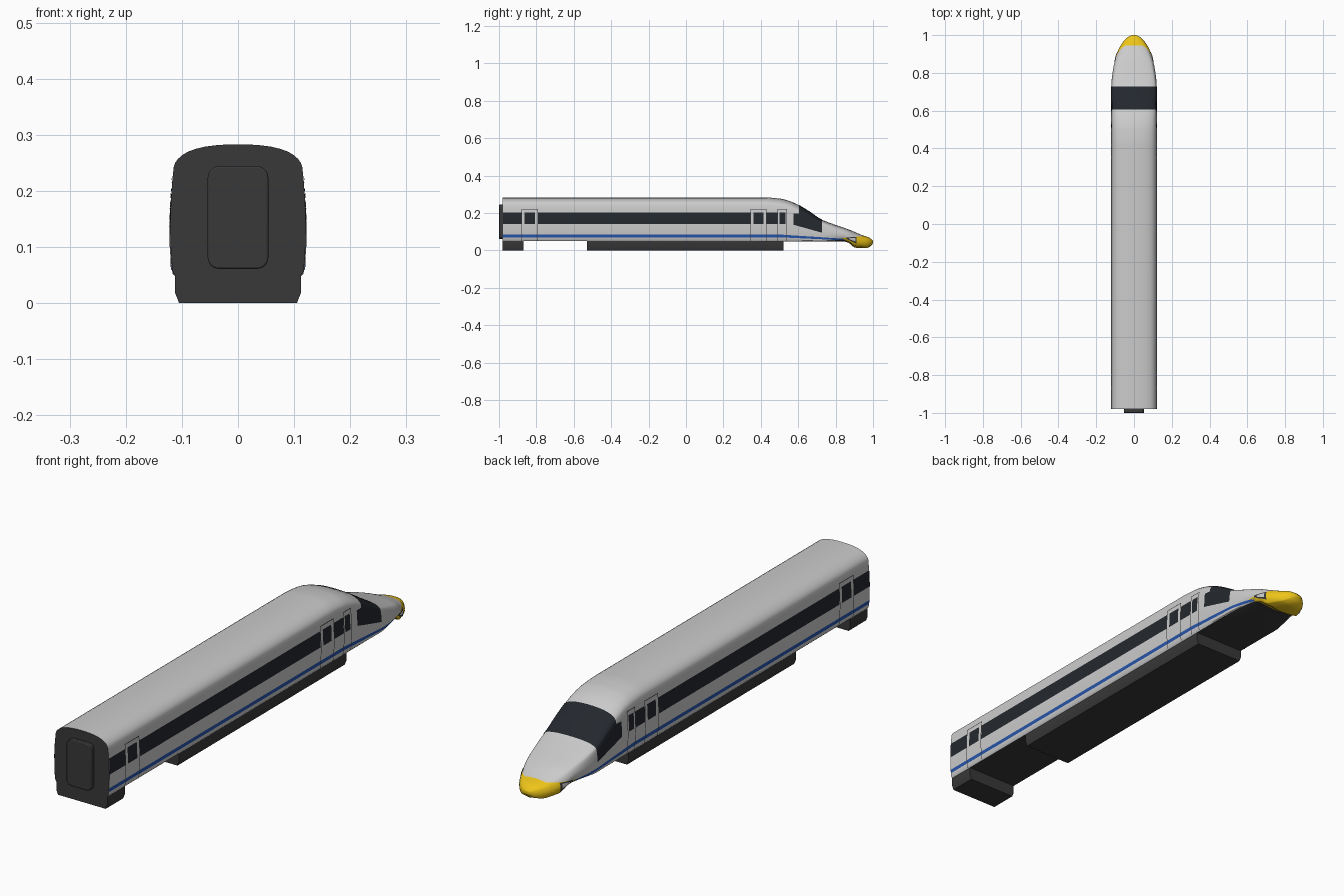
import bpy, bmesh, math

if "Cube" in bpy.data.objects:
    bpy.data.objects.remove(bpy.data.objects["Cube"])


def mat(name, r, g, b):
    m = bpy.data.materials.new(name)
    m.diffuse_color = (r, g, b, 1)
    m.use_nodes = True
    m.node_tree.nodes["Principled BSDF"].inputs["Base Color"].default_value = m.diffuse_color
    return m


WHITE = mat("light_paint", .8, .8, .8)
DARK = mat("charcoal", .04, .04, .042)
GLASS = mat("dark_glass", .017, .021, .027)
BLUE = mat("blue_stripe", .02, .09, .40)
YELLOW = mat("yellow_nose", .85, .56, .01)


def finish(name, bm, mats, angle=35):
    me = bpy.data.meshes.new(name)
    bm.to_mesh(me)
    bm.free()
    ob = bpy.data.objects.new(name, me)
    bpy.context.collection.objects.link(ob)
    for m in mats:
        me.materials.append(m)
    bpy.ops.object.select_all(action='DESELECT')
    ob.select_set(True)
    bpy.context.view_layer.objects.active = ob
    bpy.ops.object.shade_smooth_by_angle(angle=math.radians(angle))
    return ob


# Smooth interpolation through (position, value) keys
def curve(keys, x):
    n = len(keys)
    if x <= keys[0][0]:
        return keys[0][1]
    if x >= keys[-1][0]:
        return keys[-1][1]
    slope = [(keys[i + 1][1] - keys[i][1]) / (keys[i + 1][0] - keys[i][0]) for i in range(n - 1)]

    def tan(i):
        if i in (0, n - 1):
            return slope[min(i, n - 2)]
        a, b = slope[i - 1], slope[i]
        return 0 if a * b <= 0 else 2 * a * b / (a + b)
    i = next(k for k in range(n - 1) if x <= keys[k + 1][0])
    h = keys[i + 1][0] - keys[i][0]
    u = (x - keys[i][0]) / h
    return ((2*u**3 - 3*u*u + 1) * keys[i][1] + (u**3 - 2*u*u + u) * h * tan(i)
            + (3*u*u - 2*u**3) * keys[i + 1][1] + (u**3 - u*u) * h * tan(i + 1))


# Half cross-section of the carriage, floor centre to roof centre
SEC = [(0, .05), (.112, .05), (.116, .055), (.118, .07), (.120, .10), (.121, .13), (.1205, .16),
       (.119, .19), (.117, .22), (.1145, .243), (.112, .25), (.107, .257), (.099, .264), (.089, .270),
       (.075, .275), (.058, .279), (.038, .2815), (.018, .2828), (0, .283)]
T = [0]
for p, q in zip(SEC, SEC[1:]):
    T.append(T[-1] + math.dist(p, q))
T = [t / T[-1] for t in T]

TOP = [(-.98, .283), (.42, .283), (.5, .277), (.55, .265), (.6, .243), (.66, .207), (.72, .167), (.8, .136),
       (.88, .108), (.945, .080), (.975, .070), (.99, .061), (1, .050)]
BOT = [(-.98, .05), (.84, .048), (.87, .04), (.905, .014), (.96, .012), (.985, .02), (1, .038)]


# Cross-section at station y: scaled to the nose profile and rounded near the tip
def section(y):
    w = 1 if y < .7 else math.sqrt(1 - ((y - .7) / .3005) ** 2)
    zt, zb = curve(TOP, y), curve(BOT, y)
    k = max(0, min(.8, (y - .74) / .22))
    pts = []
    for (x, z), t in zip(SEC, T):
        a = math.pi * (t - .5)
        ex = .121 * max(0, math.cos(a)) ** .7
        eu = .5 + .5 * math.sin(a)
        u = (z - .05) / .233
        pts.append((w * (x + (ex - x) * k), zb + (zt - zb) * (u + (eu - u) * k)))
    return pts


# Body shell
ys = [-.98 + 1.38 * i / 20 for i in range(21)] + [.4 + .01 * i for i in range(1, 54)]
ys += [.935, .945] + [.945 + .055 * math.sin(math.pi / 2 * i / 12) for i in range(1, 13)]
bm = bmesh.new()
rings = []
for y in ys:
    s = section(y)
    full = [(x, z) for x, z in s] + [(-x, z) for x, z in s[-2:0:-1]]
    rings.append([bm.verts.new((x, y, z)) for x, z in full])
n = len(rings[0])
for a, b in zip(rings, rings[1:]):
    for j in range(n):
        f = bm.faces.new((a[j], b[j], b[(j + 1) % n], a[(j + 1) % n]))
        c = f.calc_center_median()
        if c.y > .945 or (c.y > .86 and c.z < .05):
            f.material_index = 2
        elif j in (0, n - 1):
            f.material_index = 1
bm.faces.new(rings[0]).material_index = 1
bm.faces.new(rings[-1]).material_index = 2
bmesh.ops.recalc_face_normals(bm, faces=bm.faces)
finish("body_shell", bm, [WHITE, DARK, YELLOW])


# Panel lying on both sides of the shell between heights lo(y) and hi(y); hi None reaches the roof centre
def panel(bm, y0, y1, lo, hi, off=.0012, rows=8):
    f = lambda v, y: v(y) if callable(v) else v
    count = max(1, round((min(y1, .4) - y0) / .069)) if y1 <= .4 else max(2, math.ceil((y1 - y0) / .01))

    def t_of(s, z):
        for i in range(1, len(s) - 1):
            if z <= s[i + 1][1]:
                return i + max(0, (z - s[i][1]) / (s[i + 1][1] - s[i][1]))
        return len(s) - 1
    grid = []
    for i in range(count + 1):
        y = y0 + (y1 - y0) * i / count
        s = section(y)
        t0 = t_of(s, f(lo, y))
        t1 = len(s) - 1 if hi is None else t_of(s, f(hi, y))
        row = []
        for j in range(rows + 1):
            t = t0 + (t1 - t0) * j / rows
            k = min(int(t), len(s) - 2)
            (ax, az), (bx, bz) = s[k], s[k + 1]
            d = math.dist(s[k], s[k + 1])
            x, z = ax + (bx - ax) * (t - k), az + (bz - az) * (t - k)
            row.append((max(0, x + off * (bz - az) / d), y, z + off * (ax - bx) / d))
        grid.append(row)
    for side in (1, -1):
        g = [[bm.verts.new((side * x, y, z)) for x, y, z in r] for r in grid]
        for a, b in zip(g, g[1:]):
            for j in range(rows):
                q = (a[j], b[j], b[j + 1], a[j + 1])
                bm.faces.new(q if side > 0 else q[::-1])


def panels(name, m, specs, off=.0012, rows=8):
    bm = bmesh.new()
    for sp in specs:
        panel(bm, *sp, off=off, rows=rows)
    bmesh.ops.remove_doubles(bm, verts=bm.verts, dist=1e-6)
    return finish(name, bm, [m])


# Window band, broken by the doors
DOORS = [(-.88, -.79), (.345, .43), (.49, .54)]
panels("window_band", GLASS, [(a, b, .14, .203) for a, b in ((-.979, -.88), (-.79, .345), (.43, .49))])
panels("door_windows", GLASS, [(a + .016, b - .016, .14, .203) for a, b in DOORS[:2]]
       + [(.499, .531, .14, .203)])

# Door seams
seams = []
for a, b in DOORS:
    seams += [(a, a + .003, .052, .222), (b - .003, b, .052, .222), (a, b, .219, .222)]
panels("door_seams", DARK, seams, off=.0017, rows=12)

# Blue waist stripe, dipping and thinning towards the nose
drop = lambda y: max(0, min(1, (y - .5) / .35))
panels("blue_stripe", BLUE, [(-.979, .4, .070, .085),
       (.4, .855, lambda y: .070 - .016 * drop(y), lambda y: .085 - .023 * drop(y))], rows=4)

# Wraparound windscreen with side quarter panes
sill = lambda y: .137 - (y - .575) * .28
panels("windscreen", GLASS, [(.605, .728, sill, None), (.575, .605, sill, .197)], off=.0016, rows=32)

# Yellow cheeks and headlights
panels("nose_cheeks", YELLOW, [(.83, .946, lambda y: .062 - min(.02, (y - .83) * .5),
       lambda y: .066 + (y - .83) * .08)], off=.0012)
panels("headlight_surround", DARK, [(.857, .912, lambda y: .064 - (y - .857) * .5, .070)], off=.0025)
panels("headlight_lens", WHITE, [(.871, .905, lambda y: .0615 - (y - .871) * .4, .0655)], off=.0035)


# Extruded outline along y for underframe parts
def extrude(name, outline, y0, y1, bevel=0):
    bm = bmesh.new()
    a, b = ([bm.verts.new((x, y, z)) for x, z in outline] for y in (y0, y1))
    for i in range(len(a)):
        j = (i + 1) % len(a)
        bm.faces.new((a[i], a[j], b[j], b[i]))
    bm.faces.new(a)
    bm.faces.new(b)
    bmesh.ops.recalc_face_normals(bm, faces=bm.faces)
    ob = finish(name, bm, [DARK])
    if bevel:
        mod = ob.modifiers.new("edge", 'BEVEL')
        mod.width, mod.segments, mod.limit_method = bevel, 2, 'ANGLE'
    return ob


SKIRT = [(-.105, 0), (.105, 0), (.112, .018), (.112, .051), (-.112, .051), (-.112, .018)]
extrude("underframe_skirt", SKIRT, -.53, .52)
extrude("rear_skirt", SKIRT, -.98, -.87)

# Rounded gangway connection on the end wall
gangway = []
for cx, cz, start in ((.034, .224, 0), (-.034, .224, 90), (-.034, .081, 180), (.034, .081, 270)):
    for i in range(7):
        a = math.radians(start + 15 * i)
        gangway.append((cx + .02 * math.cos(a), cz + .02 * math.sin(a)))
extrude("gangway", gangway, -1, -.978, .003)
